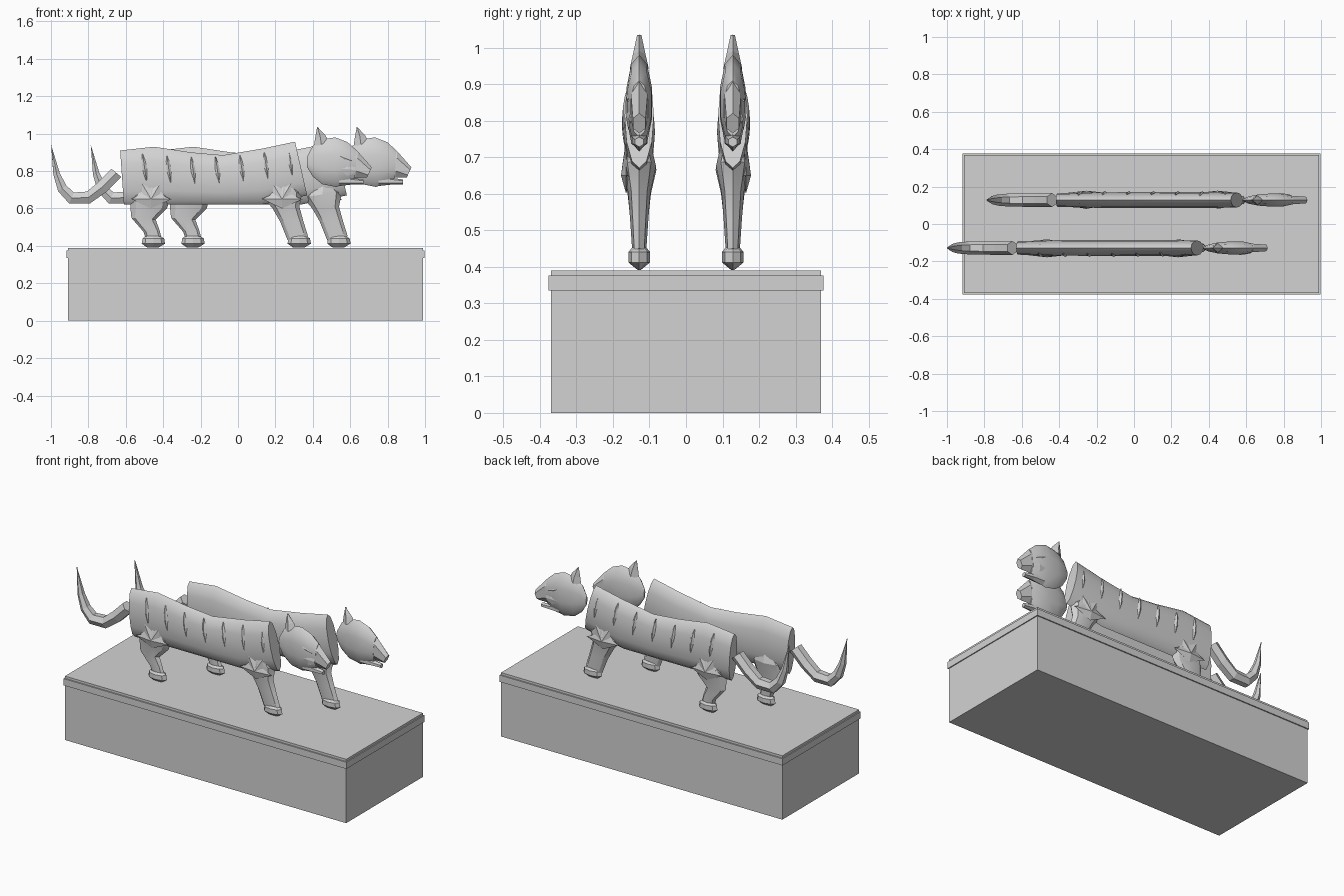
import bpy, bmesh, math
from mathutils import Vector

if "Cube" in bpy.data.objects:
    bpy.data.objects.remove(bpy.data.objects["Cube"], do_unlink=True)

stone = bpy.data.materials.new("grey_stone")
stone.use_nodes = True
GREY = (0.65, 0.65, 0.65, 1)
stone.diffuse_color = GREY
stone.node_tree.nodes["Principled BSDF"].inputs["Base Color"].default_value = GREY


def finish(name, bm, smooth=0):
    bmesh.ops.recalc_face_normals(bm, faces=bm.faces)
    mesh = bpy.data.meshes.new(name)
    bm.to_mesh(mesh)
    bm.free()
    mesh.materials.append(stone)
    ob = bpy.data.objects.new(name, mesh)
    bpy.context.collection.objects.link(ob)
    if smooth:
        bpy.ops.object.select_all(action='DESELECT')
        ob.select_set(True)
        bpy.context.view_layer.objects.active = ob
        bpy.ops.object.shade_smooth_by_angle(angle=math.radians(smooth))
    return ob


def box(name, x, y, z0, z1):
    bm = bmesh.new()
    bmesh.ops.create_cube(bm, size=1)
    for v in bm.verts:
        v.co = Vector((0.04 + v.co.x * 2 * x, v.co.y * 2 * y, z0 + (v.co.z + 0.5) * (z1 - z0)))
    finish(name, bm)


class Cat:
    """Places lofted parts on one side of the plinth; out is measured away from its middle."""

    def __init__(self, label, side, shift):
        self.label, self.side, self.shift = label, side, shift

    def loft(self, part, sections, sides=6, smooth=0, turn=0.0):
        # each section: two opposite rim points (x, z), half thickness, outward offset
        bm = bmesh.new()
        rings = []
        for px, pz, qx, qz, w, *out in sections:
            off = 0.128 + (out[0] if out else 0)
            ring = []
            for i in range(sides):
                a = math.tau * (i + turn) / sides
                c, s = math.cos(a) / 2, math.sin(a)
                ring.append(bm.verts.new((self.shift + (px + qx) / 2 + (px - qx) * c,
                                          self.side * (off + w * s),
                                          (pz + qz) / 2 + (pz - qz) * c)))
            rings.append(ring)
        for r, t in zip(rings, rings[1:]):
            for i in range(sides):
                j = (i + 1) % sides
                bm.faces.new((r[i], r[j], t[j], t[i]))
        bm.faces.new(rings[0])
        bm.faces.new(rings[-1])
        finish(self.label + "_" + part, bm, smooth)


def build_cat(label, side, shift):
    cat = Cat(label, side, shift)
    # barrel shaped trunk with a sagging back
    cat.loft("body", [(-.63, .91, -.61, .62, .036), (-.45, .93, -.45, .62, .041),
                      (-.25, .9, -.25, .62, .042), (-.08, .885, -.1, .62, .042),
                      (.13, .92, .12, .62, .043), (.305, .957, .37, .67, .04)], 12, 40)
    # raised stripes on the outer flank only
    for n in range(7):
        x = -.51 + n * .13
        low = .88 - .03 * math.sin(math.pi * n / 6) + .005 * n - .13
        rows = []
        for k in range(6):
            t = k / 5
            z = low + .14 * (1 - t)
            out = .043 * math.sqrt(max(.05, 1 - ((z - .775) / .158) ** 2))
            half = .002 + .010 * math.sin(math.pi * t)
            lean = .02 * t
            rows.append((x - half + lean, z, x + half + lean, z, .002 + half * .5, out - .003))
        cat.loft("stripe_%d" % n, rows, 4)
    # legs widen into the hip and shoulder
    cat.loft("rear_leg", [(-.48, .745, -.44, .745, .03), (-.575, .665, -.36, .665, .047),
                          (-.575, .60, -.38, .60, .032), (-.57, .55, -.44, .54, .026),
                          (-.505, .475, -.42, .485, .02), (-.49, .43, -.405, .43, .018)], 8, 25)
    cat.loft("front_leg", [(.22, .745, .27, .745, .03), (.135, .66, .345, .69, .046),
                           (.185, .60, .328, .61, .031), (.225, .53, .35, .53, .025),
                           (.265, .43, .375, .45, .019)], 8, 25)
    # hip and shoulder points reaching over the flank
    for part, cx in (("hip", -.465), ("shoulder", .235)):
        for i, ang in enumerate((0, 62, 118, 180)):
            a = math.radians(ang)
            dx, dz = math.cos(a), math.sin(a)
            mid = (cx, .65)
            cat.loft("%s_point_%d" % (part, i),
                     [(mid[0] - dz * .05, mid[1] + dx * .05, mid[0] + dz * .05, mid[1] - dx * .05, .014, .036),
                      (mid[0] + dx * .105, mid[1] + dz * .095, mid[0] + dx * .11, mid[1] + dz * .1, .002, .036)], 4)
    # paws with a keeled sole
    for part, cx in (("rear_paw", -.455), ("front_paw", .325)):
        cat.loft(part, [(cx - .04, .452, cx + .04, .452, .02), (cx - .055, .44, cx + .06, .44, .03),
                        (cx - .06, .412, cx + .065, .412, .03), (cx - .03, .391, cx + .03, .391, .004)], 8)
    # curled tail
    cat.loft("tail", [(-.68, .815, -.62, .765, .037), (-.75, .745, -.70, .685, .037),
                      (-.81, .695, -.79, .622, .036), (-.875, .69, -.905, .622, .034),
                      (-.915, .725, -.965, .69, .03), (-.95, .79, -.99, .78, .022),
                      (-1, .94, -.998, .938, .003)], 6, 0, .5)
    # rounded skull, snout and lower jaw
    cat.loft("head", [(.368, .875, .37, .82, .006), (.40, .935, .40, .77, .02),
                      (.45, .97, .45, .73, .031), (.52, .98, .525, .715, .037),
                      (.585, .955, .59, .735, .035), (.635, .91, .625, .755, .025)], 10, 40)
    cat.loft("snout", [(.57, .935, .57, .77, .026), (.64, .905, .63, .765, .026),
                       (.715, .82, .69, .765, .02)], 6, 0, 0)
    cat.loft("lower_jaw", [(.54, .79, .54, .72, .026), (.60, .765, .61, .728, .023),
                           (.67, .755, .67, .728, .014)], 6)
    cat.loft("ear", [(.405, .925, .485, .96, .026), (.412, .975, .468, .99, .017),
                     (.423, 1.035, .428, 1.033, .006)], 4)
    # eye slit and cheek ridge
    cat.loft("eye", [(.545, .885, .545, .875, .002, .033), (.57, .878, .57, .86, .004, .033),
                     (.61, .858, .61, .852, .002, .03)], 4)
    cat.loft("cheek", [(.55, .82, .55, .80, .004, .031), (.585, .845, .585, .775, .006, .03),
                       (.625, .82, .625, .79, .003, .025)], 4)


# plinth with a projecting rim
box("plinth", .95, .37, 0, .39)
box("plinth_rim", .956, .377, .335, .376)

build_cat("right_cat", -1, 0)
build_cat("left_cat", 1, .212)
